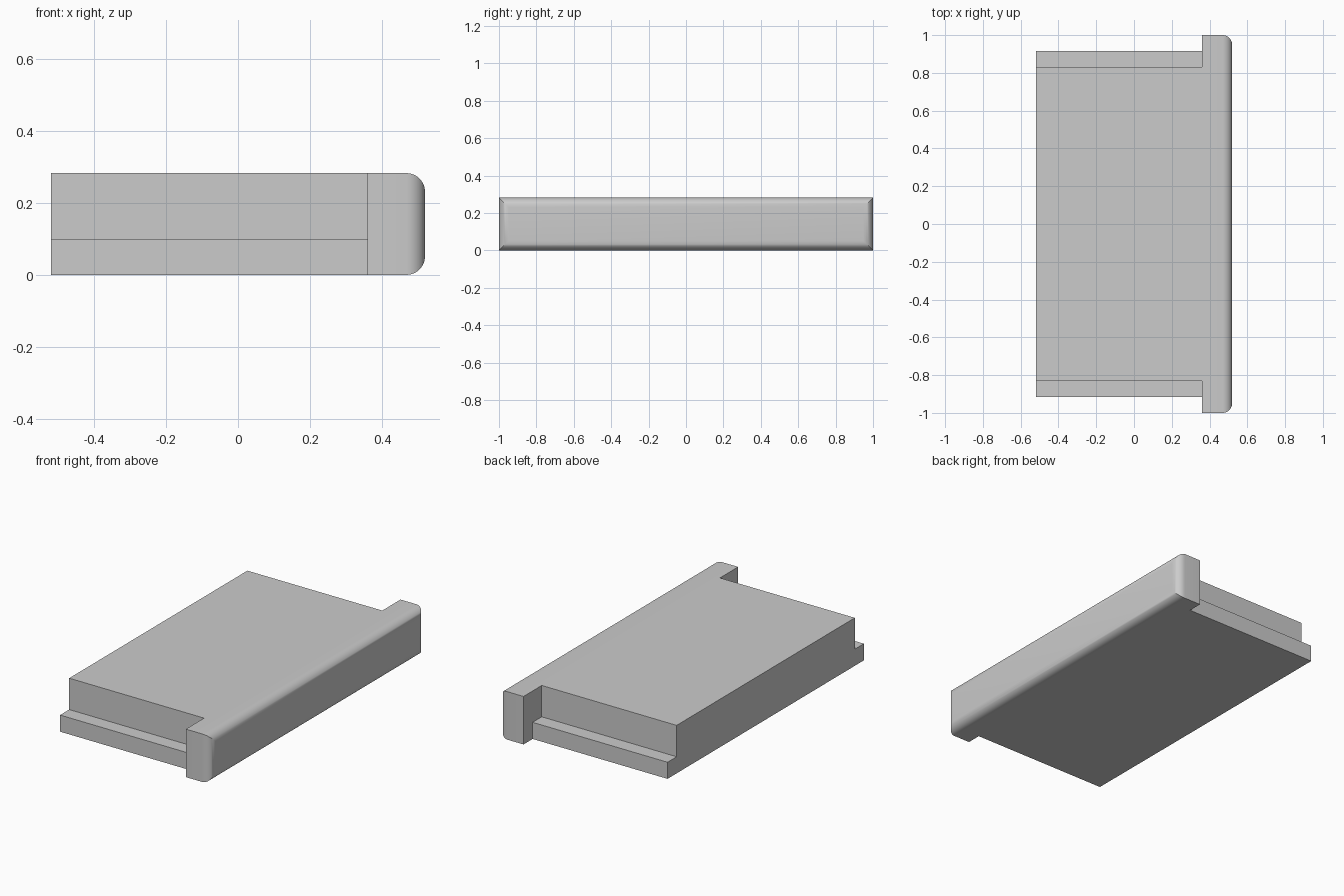
import bpy, bmesh, math

cube = bpy.data.objects.get("Cube")
if cube:
    bpy.data.objects.remove(cube, do_unlink=True)

HEIGHT, STEP_Z = 0.283, 0.098                    # overall height, top of side rails
RAIL_Y, BODY_Y, NOSE_Y = 0.915, 0.83, 1.0        # half widths
BACK_X, NOSE_X, FRONT_X = -0.52, 0.36, 0.52
RADIUS = 0.052

mat = bpy.data.materials.new("light grey")
mat.use_nodes = True
grey = (0.6, 0.6, 0.6, 1)
mat.diffuse_color = grey
mat.node_tree.nodes["Principled BSDF"].inputs["Base Color"].default_value = grey

bm = bmesh.new()


def extrude(faces, dx, keep):
    result = bmesh.ops.extrude_face_region(bm, geom=faces, use_keep_orig=keep)["geom"]
    moved = [g for g in result if isinstance(g, bmesh.types.BMVert)]
    bmesh.ops.translate(bm, vec=(dx, 0, 0), verts=moved)


# Cross-section where the stepped body meets the nosing
half = [(RAIL_Y, 0), (RAIL_Y, STEP_Z), (BODY_Y, STEP_Z), (BODY_Y, HEIGHT)]
right = [bm.verts.new((NOSE_X, -y, z)) for y, z in half]
left = [bm.verts.new((NOSE_X, y, z)) for y, z in half]
body = bm.faces.new(right + left[::-1])
ears = []
for side, verts in ((-1, right), (1, left)):
    corners = [bm.verts.new((NOSE_X, side * NOSE_Y, z)) for z in (HEIGHT, 0)]
    ears.append(bm.faces.new(verts + corners))

# Nosing forwards, stepped body backwards
extrude([body] + ears, FRONT_X - NOSE_X, True)
extrude([body], BACK_X - NOSE_X, False)
if body.is_valid:
    bm.faces.remove(body)
bmesh.ops.recalc_face_normals(bm, faces=bm.faces[:])
bmesh.ops.dissolve_limit(bm, angle_limit=math.radians(1),
                         verts=bm.verts[:], edges=bm.edges[:])

# Rounded rim of the nosing
rim = [e for e in bm.edges if all(v.co.x > FRONT_X - 0.01 for v in e.verts)]
bmesh.ops.bevel(bm, geom=rim, offset=RADIUS, offset_type='OFFSET', segments=8,
                profile=0.5, affect='EDGES')
bmesh.ops.recalc_face_normals(bm, faces=bm.faces[:])

mesh = bpy.data.meshes.new("stair_tread")
bm.to_mesh(mesh)
bm.free()
mesh.materials.append(mat)
tread = bpy.data.objects.new("stair_tread", mesh)
bpy.context.collection.objects.link(tread)

bpy.ops.object.select_all(action='DESELECT')
tread.select_set(True)
bpy.context.view_layer.objects.active = tread
bpy.ops.object.shade_smooth_by_angle(angle=math.radians(30))
